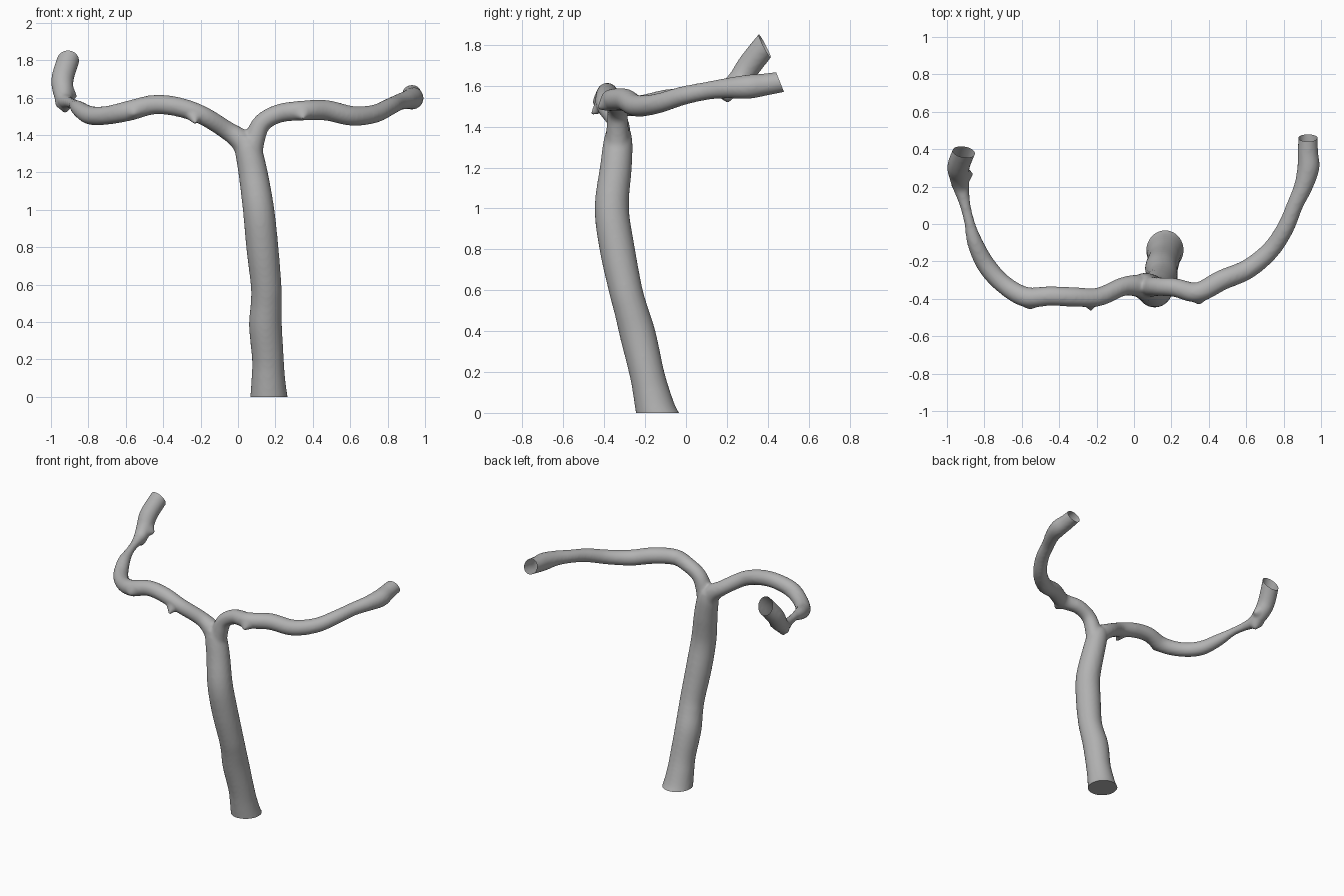
import bpy
import bmesh
import math
from mathutils import Vector

cube = bpy.data.objects.get("Cube")
if cube:
    bpy.data.objects.remove(cube, do_unlink=True)

SIDES = 24
STEPS = 6


def spline(points):
    """Smooth x, y, z, radius path through the given points."""
    p = [Vector(q) for q in points]
    p = [2 * p[0] - p[1]] + p + [2 * p[-1] - p[-2]]
    out = []
    for a, b, c, d in zip(p, p[1:], p[2:], p[3:]):
        for i in range(STEPS):
            t = i / STEPS
            out.append(b + (c - a) * (t / 2) + (2 * a - 5 * b + 4 * c - d) * (t * t / 2)
                       + (3 * b - a - 3 * c + d) * (t ** 3 / 2))
    return out + [p[-2]]


def sweep(bm, points):
    """Closed round tube of varying radius along a path."""
    path = spline(points)
    centres = [q.to_3d() for q in path]
    side = None
    rings = []
    for i, c in enumerate(centres):
        along = (centres[min(i + 1, len(path) - 1)] - centres[max(i - 1, 0)]).normalized()
        side = along.orthogonal() if side is None else side - along * side.dot(along)
        side.normalize()
        up = along.cross(side)
        ring = []
        for k in range(SIDES):
            a = math.tau * k / SIDES
            ring.append(bm.verts.new(c + (side * math.cos(a) + up * math.sin(a)) * path[i].w))
        rings.append(ring)
    for r, s in zip(rings, rings[1:]):
        for k in range(SIDES):
            n = (k + 1) % SIDES
            bm.faces.new((r[k], r[n], s[n], s[k]))
    bm.faces.new(rings[0][::-1])
    bm.faces.new(rings[-1])


# Paths: x, y, z, radius
trunk = [(.167, -.12, -.07, .112), (.165, -.145, 0, .1), (.162, -.17, .1, .09),
         (.16, -.193, .2, .085), (.147, -.235, .38, .088), (.151, -.268, .5, .083),
         (.15, -.295, .6, .082), (.13, -.336, .8, .086), (.11, -.363, 1, .084),
         (.08, -.343, 1.2, .078), (.055, -.333, 1.32, .072), (.04, -.33, 1.38, .06)]
right_arm = [(.06, -.335, 1.28, .06), (.02, -.33, 1.365, .06), (-.06, -.335, 1.425, .05),
             (-.19, -.39, 1.505, .05), (-.32, -.39, 1.55, .052), (-.45, -.385, 1.562, .052),
             (-.58, -.39, 1.53, .054), (-.7, -.32, 1.505, .05), (-.79, -.22, 1.505, .05),
             (-.85, -.1, 1.54, .042), (-.88, .01, 1.565, .028), (-.905, .11, 1.575, .03),
             (-.925, .2, 1.585, .045), (-.935, .265, 1.635, .056), (-.938, .31, 1.7, .06),
             (-.91, .385, 1.795, .06), (-.88, .45, 1.87, .06)]
left_arm = [(.07, -.335, 1.28, .06), (.09, -.335, 1.38, .055), (.13, -.335, 1.465, .05),
            (.22, -.34, 1.515, .05), (.34, -.365, 1.53, .053), (.47, -.3, 1.532, .055),
            (.61, -.24, 1.502, .053), (.73, -.14, 1.513, .049), (.81, -.02, 1.55, .046),
            (.86, .1, 1.575, .044), (.905, .2, 1.588, .05), (.932, .3, 1.595, .059),
            (.93, .38, 1.605, .055), (.93, .46, 1.618, .052), (.93, .53, 1.63, .052)]

bm = bmesh.new()
for path in (trunk, right_arm, left_arm):
    sweep(bm, path)
mesh = bpy.data.meshes.new("branching_tube")
bm.to_mesh(mesh)
bm.free()
tube = bpy.data.objects.new("branching_tube", mesh)
bpy.context.collection.objects.link(tube)

# Fuse the three tubes into one skin
fuse = tube.modifiers.new("fuse", 'REMESH')
fuse.mode = 'VOXEL'
fuse.voxel_size = .01
relax = tube.modifiers.new("relax", 'SMOOTH')
relax.factor = .5
relax.iterations = 8
graph = bpy.context.evaluated_depsgraph_get()
fused = bpy.data.meshes.new_from_object(tube.evaluated_get(graph))
tube.modifiers.clear()
tube.data = fused

bm = bmesh.new()
bm.from_mesh(fused)

# Small ragged spurs: tip, pull direction, width
spurs = [((-.23, -.47, 1.455), (.01, -.04, -.03), .045),
         ((.35, -.435, 1.485), (0, -.025, -.015), .05),
         ((-.555, -.45, 1.515), (0, -.015, -.005), .05),
         ((-.925, .2, 1.52), (0, -.01, -.035), .05),
         ((-.865, .27, 1.6), (.025, .01, -.02), .045),
         ((-.97, .21, 1.56), (-.02, -.01, -.01), .04)]
for tip, pull, width in spurs:
    pull = Vector(pull)
    base = Vector(tip) - pull
    for v in bm.verts:
        d = (v.co - base).length / width
        if d < 1:
            v.co += pull * (1 - d) ** 1.5

# Cut the arm ends open
ends = [((-.91, .385, 1.795), (.1, .88, .45)), ((.93, .46, 1.618), (0, .93, .37))]
for tip, normal in ends:
    tip = Vector(tip)
    faces = [f for f in bm.faces if (f.calc_center_median() - tip).length < .2]
    geom = set(faces)
    for f in faces:
        geom.update(f.verts)
        geom.update(f.edges)
    bmesh.ops.bisect_plane(bm, geom=list(geom), plane_co=tip,
                           plane_no=Vector(normal).normalized(), clear_outer=True)

# Flat closed foot
cut = bmesh.ops.bisect_plane(bm, geom=bm.verts[:] + bm.edges[:] + bm.faces[:],
                             plane_co=(0, 0, 0), plane_no=(0, 0, -1), clear_outer=True)
rim = [e for e in cut["geom_cut"] if isinstance(e, bmesh.types.BMEdge)]
bmesh.ops.contextual_create(bm, geom=rim)
bmesh.ops.recalc_face_normals(bm, faces=bm.faces[:])
bm.to_mesh(fused)
bm.free()

# Grey material
grey = bpy.data.materials.new("plain_grey")
grey.use_nodes = True
colour = (.45, .45, .45, 1)
grey.diffuse_color = colour
grey.node_tree.nodes["Principled BSDF"].inputs["Base Color"].default_value = colour
fused.materials.clear()
fused.materials.append(grey)

for other in bpy.context.selected_objects:
    other.select_set(False)
tube.select_set(True)
bpy.context.view_layer.objects.active = tube
bpy.ops.object.shade_smooth_by_angle(angle=math.radians(40))
